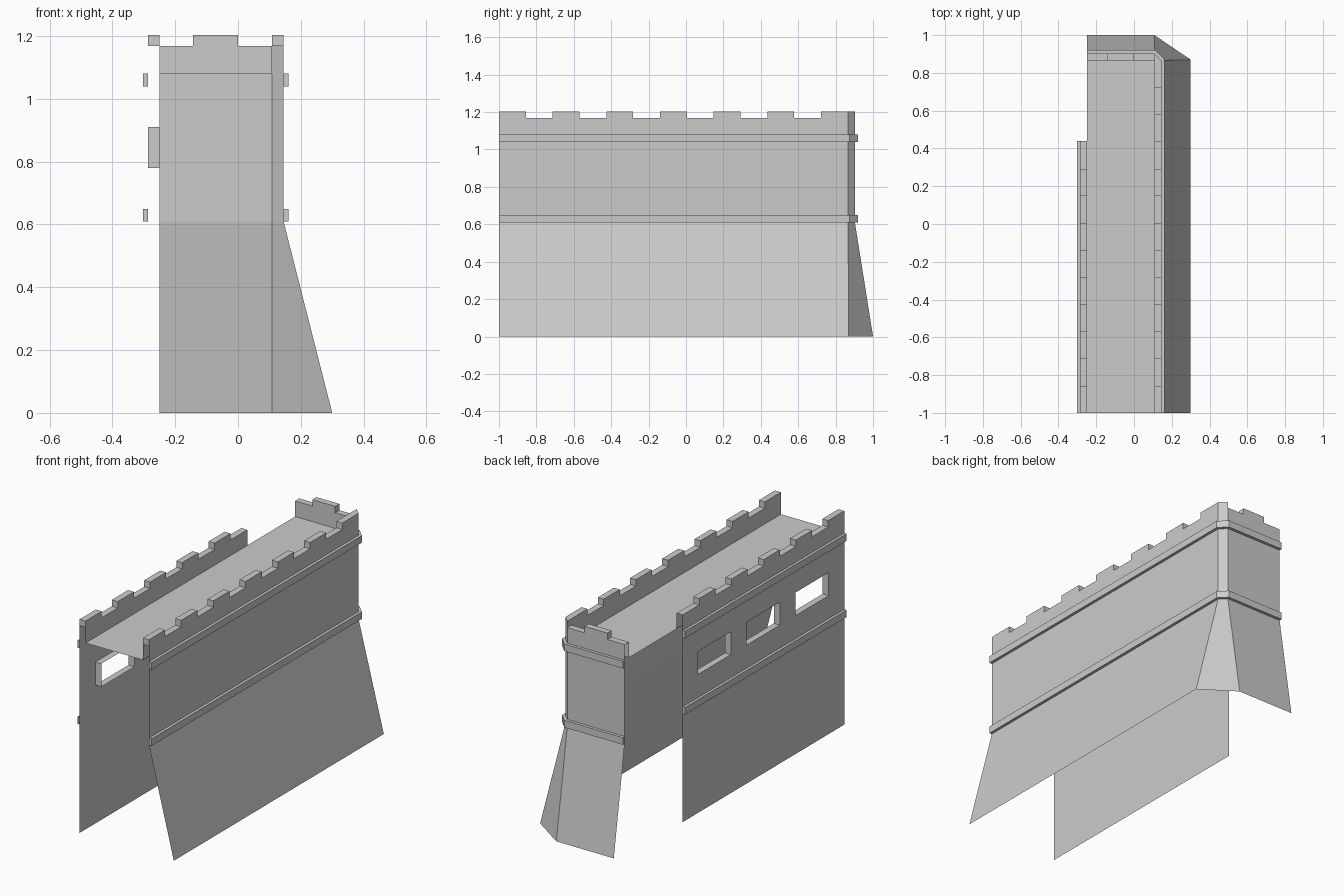
import bpy
import bmesh
from mathutils import Vector

cube = bpy.data.objects.get("Cube")
if cube:
    bpy.data.objects.remove(cube, do_unlink=True)

# Single stone colour
stone = bpy.data.materials.new("grey_stone")
stone.use_nodes = True
stone.diffuse_color = (0.6, 0.6, 0.6, 1)
stone.node_tree.nodes["Principled BSDF"].inputs["Base Color"].default_value = (0.6, 0.6, 0.6, 1)

# Main levels
FOOT, DECK, WALK, TOP = 0.61, 1.08, 1.168, 1.204
BAND_HEIGHT = 0.04
FRONT, END = -1.0, 0.44
MERLON = 0.1435

# Plan outlines, ordered so that faces point outward
outer = [(0.145, FRONT), (0.145, 0.866), (0.108, 0.903), (-0.25, 0.903)]
inner = [(0.108, FRONT), (0.108, 0.866), (0.108, 0.866), (-0.25, 0.866)]
base = [(0.3, FRONT), (0.3, 0.87), (0.108, 1.0), (-0.25, 1.0)]
ledge = [(0.161, FRONT), (0.161, 0.873), (0.115, 0.92), (-0.25, 0.92)]
side = [(-0.287, END), (-0.287, FRONT)]
side_inner = [(-0.25, END), (-0.25, FRONT)]
side_ledge = [(-0.302, END), (-0.302, FRONT)]


def at(path, z):
    return [Vector((x, y, z)) for x, y in path]


def face(bm, points):
    """Add a polygon, dropping repeated corners."""
    kept = [p for i, p in enumerate(points) if (p - points[i - 1]).length > 1e-5]
    if len(kept) > 2:
        bm.faces.new([bm.verts.new(p) for p in kept])


def loft(bm, low, high):
    """Join two matching paths with a strip of faces."""
    for i in range(len(low) - 1):
        face(bm, [low[i], low[i + 1], high[i + 1], high[i]])


def finish(name, bm):
    bmesh.ops.remove_doubles(bm, verts=bm.verts, dist=1e-5)
    mesh = bpy.data.meshes.new(name)
    bm.to_mesh(mesh)
    bm.free()
    mesh.materials.append(stone)
    obj = bpy.data.objects.new(name, mesh)
    bpy.context.collection.objects.link(obj)
    return obj


def parapet(name, out_path, in_path):
    bm = bmesh.new()
    loft(bm, at(out_path, WALK), at(in_path, WALK))
    loft(bm, at(in_path[::-1], DECK), at(in_path[::-1], WALK))
    finish(name, bm)


def merlon(name, plan):
    """Raised block, open underneath, from a counterclockwise plan."""
    bm = bmesh.new()
    loop = plan + plan[:1]
    loft(bm, at(loop, WALK), at(loop, TOP))
    face(bm, at(plan, TOP))
    finish(name, bm)


def rectangle(x0, x1, y0, y1):
    return [(x0, y0), (x1, y0), (x1, y1), (x0, y1)]


def band(name, wall, edge, z, caps=(True, True)):
    """Projecting string course along a wall."""
    bm = bmesh.new()
    top = z + BAND_HEIGHT
    loft(bm, at(edge, z), at(edge, top))
    loft(bm, at(edge, top), at(wall, top))
    loft(bm, at(wall, z), at(edge, z))
    for i, wanted in zip((0, -1), caps):
        if wanted:
            a, b = (wall[i], edge[i]) if i == 0 else (edge[i], wall[i])
            face(bm, at([a, b], z) + at([b, a], top))
    finish(name, bm)


# Outer wall with battered foot and chamfered corner
bm = bmesh.new()
loft(bm, at(base, 0), at(outer, FOOT))
loft(bm, at(outer, FOOT), at(outer, WALK))
finish("outer_wall", bm)

# Side wall with three window openings
cuts = [END, 0.302, 0.01, -0.13, -0.425, -0.565, -0.86, FRONT]
levels = [0, 0.78, 0.91, WALK]
bm = bmesh.new()
for row in range(3):
    for col in range(len(cuts) - 1):
        if row == 1 and col % 2:
            continue
        strip = [(side[0][0], cuts[col]), (side[0][0], cuts[col + 1])]
        loft(bm, at(strip, levels[row]), at(strip, levels[row + 1]))
finish("side_wall", bm)

# Window reveals
for n in range(3):
    y0, y1 = cuts[2 * n + 1], cuts[2 * n + 2]
    corners = [(y0, levels[1]), (y1, levels[1]), (y1, levels[2]), (y0, levels[2])]
    corners.append(corners[0])
    bm = bmesh.new()
    rims = [[Vector((x, y, z)) for y, z in corners]
            for x in (side[0][0], side_inner[0][0])]
    loft(bm, *rims)
    finish(f"window_reveal_{n + 1}", bm)

# Walkway deck
bm = bmesh.new()
face(bm, at(rectangle(-0.25, 0.108, FRONT, 0.866), DECK))
finish("walkway_deck", bm)

# Parapets
parapet("outer_parapet", outer, inner)
parapet("side_parapet", side, side_inner)

# Merlons
for n in range(6):
    y = FRONT + 2 * n * MERLON
    merlon(f"outer_merlon_{n + 1}", rectangle(0.108, 0.145, y, y + MERLON))
    if n < 5:
        merlon(f"side_merlon_{n + 1}", rectangle(-0.287, -0.25, y, y + MERLON))
merlon("back_merlon", rectangle(-0.143, 0, 0.866, 0.903))
merlon("corner_merlon", [(0.108, FRONT + 12 * MERLON), (0.145, FRONT + 12 * MERLON),
                         outer[1], outer[2]])

# String courses
for label, z in (("lower", FOOT), ("upper", DECK - BAND_HEIGHT)):
    band(f"outer_{label}_band", outer, ledge, z)
    band(f"side_{label}_band", side, side_ledge, z, (True, label == "upper"))
